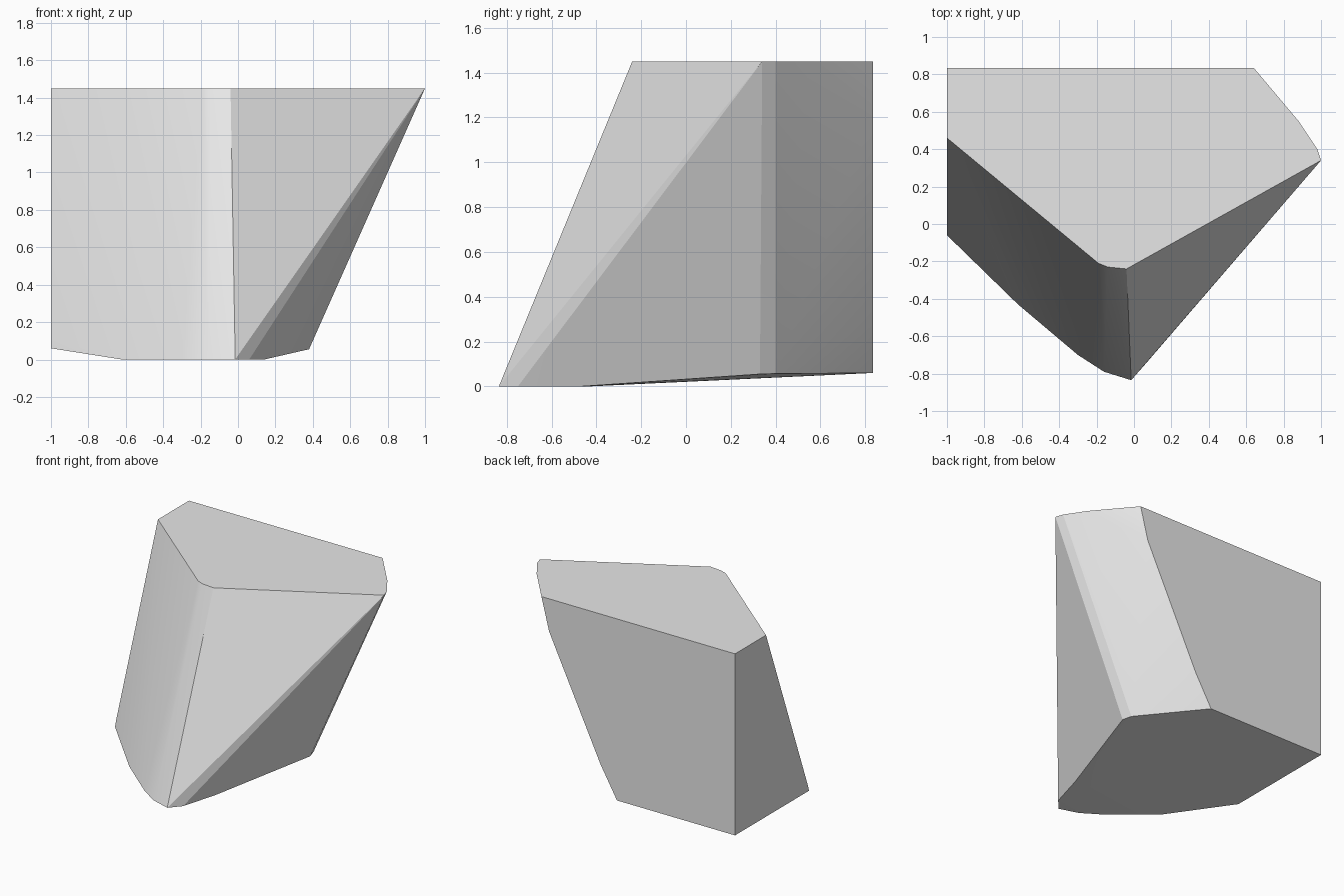
import bpy, bmesh

if "Cube" in bpy.data.objects:
    bpy.data.objects.remove(bpy.data.objects["Cube"])

# One plain stone colour
stone = bpy.data.materials.new("pale_grey")
stone.diffuse_color = (0.8, 0.8, 0.8, 1)
stone.use_nodes = True
stone.node_tree.nodes["Principled BSDF"].inputs["Base Color"].default_value = stone.diffuse_color

# Flat top outline at z = 1.45
TOP = 1.45
top = [(-1, 0.835), (0.64, 0.835), (0.88, 0.55), (0.98, 0.40), (1, 0.34),
       (-0.04, -0.24), (-0.14, -0.23), (-0.19, -0.21), (-0.30, -0.12), (-1, 0.46)]

# Flat part of the underside, z = 0
foot = [(-0.62, -0.43), (-0.30, -0.70), (-0.16, -0.79), (-0.015, -0.835),
        (0.06, -0.75), (0.14, -0.47)]

# Raised rear of the underside, and the bowed edge of the back face
rear = [(-1, -0.06, 0.06), (-1, -0.045, 0.11), (-1, 0.835, 0.06),
        (0.0, 0.835, 0.06), (0.36, 0.40, 0.057), (0.38, 0.33, 0.055),
        (0.14, 0.835, 0.30), (0.575, 0.835, 1.20)]

# Convex block spanning the outlines
bm = bmesh.new()
for co in [(x, y, TOP) for x, y in top] + [(x, y, 0) for x, y in foot] + rear:
    bm.verts.new(co)
hull = bmesh.ops.convex_hull(bm, input=bm.verts)
loose = [v for v in bm.verts if not v.link_faces]
bmesh.ops.delete(bm, geom=loose, context='VERTS')
bmesh.ops.dissolve_limit(bm, angle_limit=0.01, verts=bm.verts, edges=bm.edges)
bmesh.ops.recalc_face_normals(bm, faces=bm.faces)

mesh = bpy.data.meshes.new("rock_block")
bm.to_mesh(mesh)
bm.free()
mesh.materials.append(stone)
block = bpy.data.objects.new("rock_block", mesh)
bpy.context.collection.objects.link(block)

# Smooth the narrow corner bands, keep the main edges sharp
bpy.context.view_layer.objects.active = block
block.select_set(True)
bpy.ops.object.shade_smooth_by_angle(angle=0.2)
